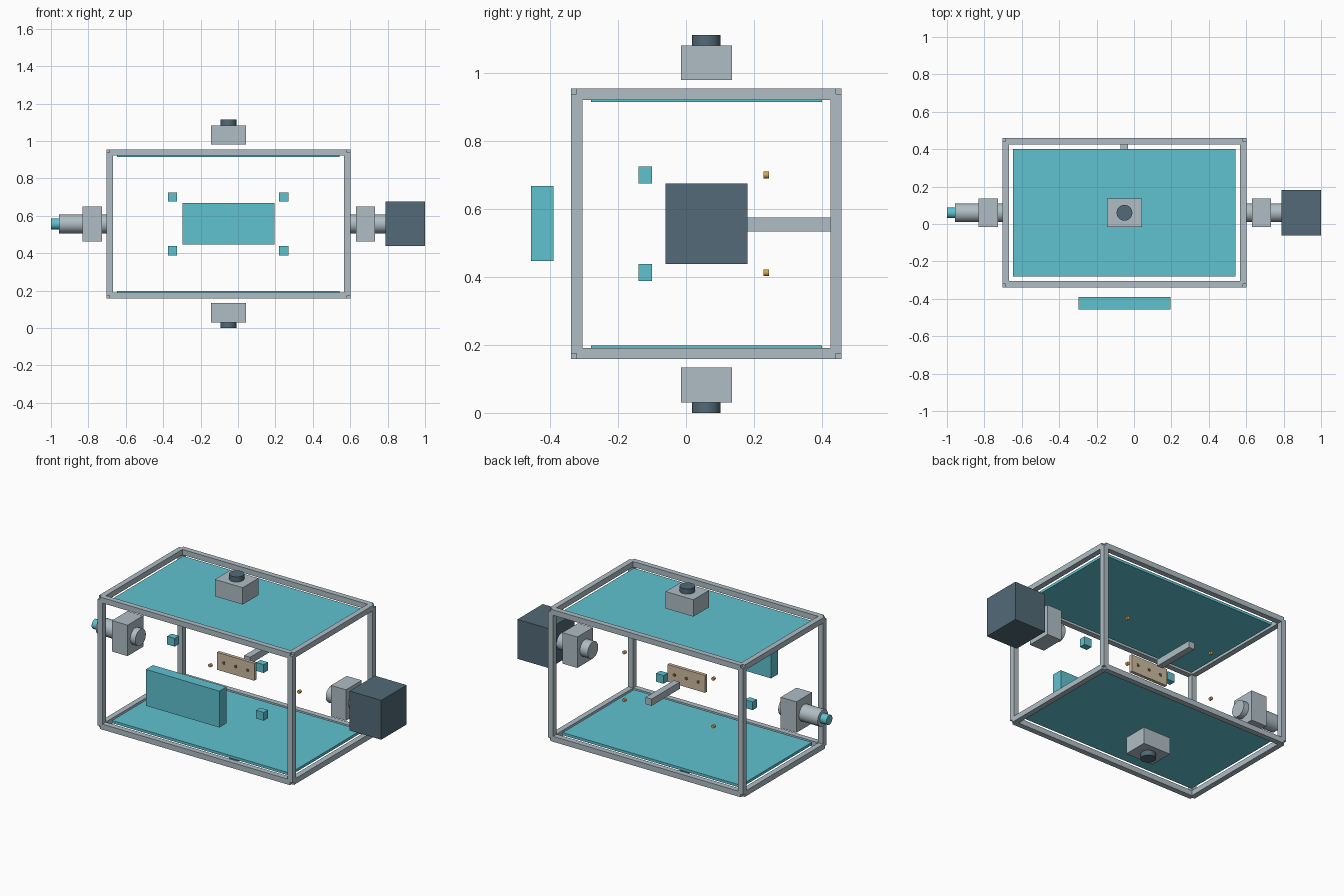
import bpy
import math

if "Cube" in bpy.data.objects:
    bpy.data.objects.remove(bpy.data.objects["Cube"], do_unlink=True)


def make_material(name, r, g, b):
    colour = [((c / 255 + 0.055) / 1.055) ** 2.4 for c in (r, g, b)] + [1]
    mat = bpy.data.materials.new(name)
    mat.use_nodes = True
    mat.diffuse_color = colour
    mat.node_tree.nodes["Principled BSDF"].inputs["Base Color"].default_value = colour
    return mat


GREY = make_material("light grey metal", 175, 190, 197)
DARK = make_material("dark slate", 82, 106, 119)
CYAN = make_material("cyan panel", 95, 194, 208)
TAN = make_material("tan board", 205, 188, 160)
ORANGE = make_material("amber", 214, 165, 80)
BROWN = make_material("brown", 110, 82, 50)

# Shared centre of the whole assembly
CX, CY, CZ = -0.051, 0.06, 0.557


def box(name, mat, centre, size):
    bpy.ops.mesh.primitive_cube_add(size=1, location=centre)
    ob = bpy.context.object
    ob.name = name
    ob.scale = size
    bpy.ops.object.transform_apply(location=False, rotation=False, scale=True)
    ob.data.materials.append(mat)
    return ob


def span_box(name, mat, low, high):
    centre = [(a + b) / 2 for a, b in zip(low, high)]
    return box(name, mat, centre, [b - a for a, b in zip(low, high)])


def cylinder(name, mat, axis, centre, radius, start, end, sides=32):
    """Cylinder along an axis (0, 1, 2) from start to end on that axis."""
    loc = list(centre)
    loc[axis] = (start + end) / 2
    rot = [(0, math.pi / 2, 0), (math.pi / 2, 0, 0), (0, 0, 0)][axis]
    bpy.ops.mesh.primitive_cylinder_add(vertices=sides, radius=radius,
                                        depth=end - start, location=loc, rotation=rot)
    ob = bpy.context.object
    ob.name = name
    ob.data.materials.append(mat)
    bpy.ops.object.shade_smooth_by_angle(angle=math.radians(35))
    return ob


centre = (CX, CY, CZ)

# Open frame: twelve bars whose ends stop at the corner centres
half = (0.635, 0.382, 0.382)
BAR = 0.033
for axis, label in enumerate(("long", "depth", "upright")):
    u, v = [i for i in range(3) if i != axis]
    for su in (-1, 1):
        for sv in (-1, 1):
            loc = list(centre)
            loc[u] += su * half[u]
            loc[v] += sv * half[v]
            size = [BAR] * 3
            size[axis] = 2 * half[axis]
            box(f"frame_{label}_bar", GREY, loc, size)

# Top and bottom panels, with a camera outside each one
for s, label in ((1, "top"), (-1, "bottom")):
    box(f"{label}_panel", CYAN, (CX, CY, CZ + s * 0.367), (1.19, 0.68, 0.016))
    box(f"{label}_camera_body", GREY, (CX, CY, CZ + s * 0.475), (0.186, 0.15, 0.102))
    ends = sorted((CZ + s * 0.52, CZ + s * 0.557))
    cylinder(f"{label}_camera_lens", DARK, 2, centre, 0.042, *ends)

# Side unit on the -x end: tube, mount and cyan tip
cylinder("right_tube", GREY, 0, centre, 0.05, -0.957, -0.693)
cylinder("right_tube_tip", CYAN, 0, centre, 0.029, -1.0, -0.95)
box("right_tube_mount", GREY, (-0.78, CY, CZ), (0.105, 0.15, 0.187))

# Side unit on the +x end: tube, mount and dark block
cylinder("left_tube", GREY, 0, centre, 0.05, 0.58, 0.80)
box("left_tube_mount", GREY, (0.682, CY, CZ), (0.1, 0.15, 0.187))
box("left_block", DARK, (0.894, CY, CZ), (0.212, 0.242, 0.238))

# Front light panel
span_box("front_light_panel", CYAN, (-0.296, -0.457, 0.448), (0.196, -0.39, 0.668))

# Small front cubes and rear pins, one pair near each corner
for x in (-0.35, 0.245):
    for s in (-1, 1):
        z = CZ + s * 0.144
        box("corner_sensor", CYAN, (x, -0.12, z), (0.05, 0.04, 0.05))
        cylinder("rear_pin", ORANGE, 1, (x, 0, z), 0.01, 0.229, 0.245, 16)

# Central board with holes, held by an arm from the back
box("sample_board", TAN, (CX, CY, CZ), (0.25, 0.02, 0.105))
for i in (-1, 0, 1):
    cylinder("board_hole", BROWN, 1, (CX + i * 0.08, 0, CZ), 0.01,
             CY - 0.012, CY + 0.012, 16)
span_box("support_arm", GREY, (CX - 0.02, 0.16, 0.535), (CX + 0.02, 0.43, 0.576))
